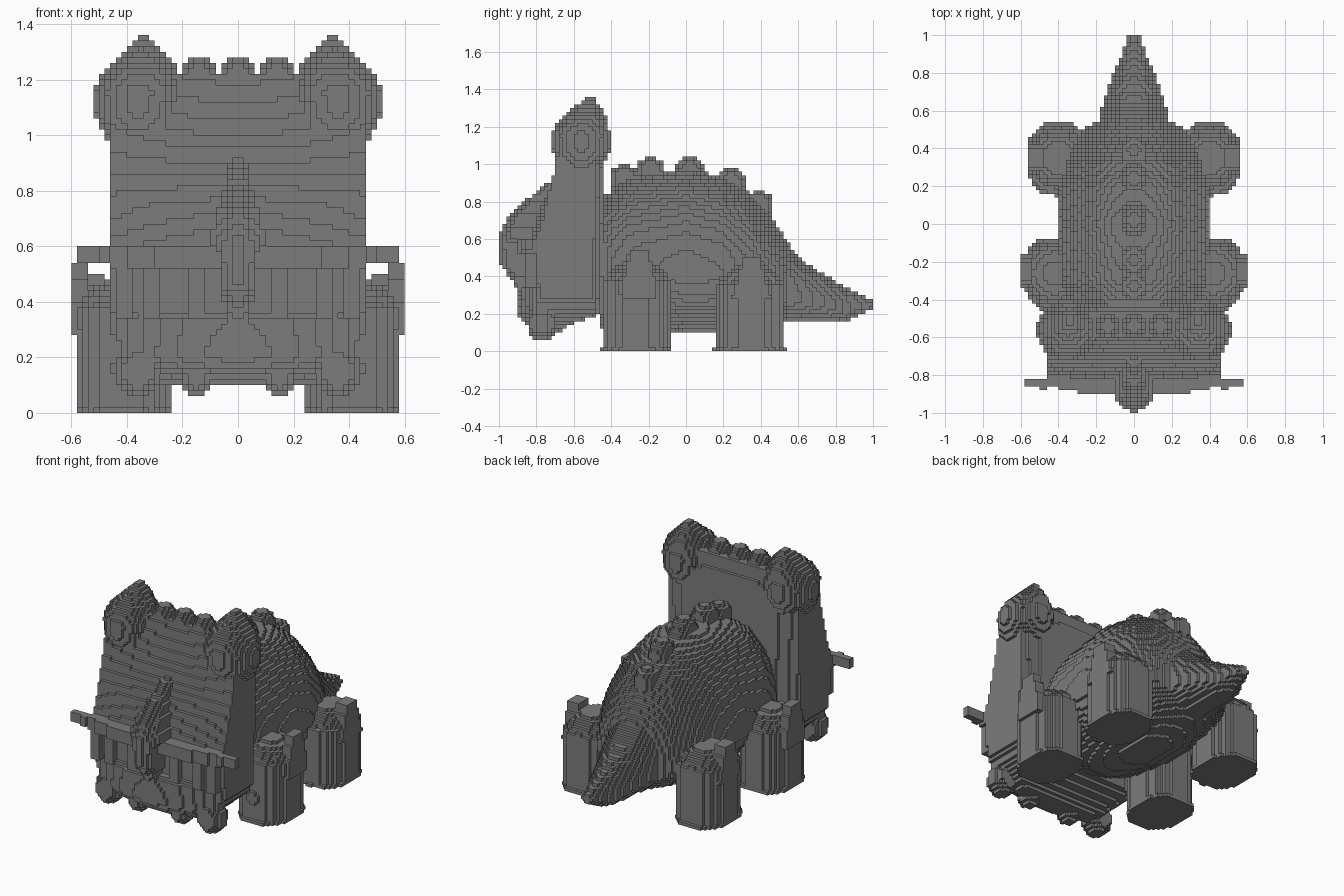
import bpy

cube = bpy.data.objects.get("Cube")
if cube:
    bpy.data.objects.remove(cube)

V = 0.02          # block size
cells = {}        # block position -> part name

stone = bpy.data.materials.new("stone_grey")
stone.use_nodes = True
grey = (0.2, 0.2, 0.2, 1)
stone.diffuse_color = grey
stone.node_tree.nodes["Principled BSDF"].inputs["Base Color"].default_value = grey


def curve(*points):
    """Piecewise linear profile through (input, output) points."""
    def at(t):
        if t <= points[0][0]:
            return points[0][1]
        for (a, fa), (b, fb) in zip(points, points[1:]):
            if t <= b:
                return fa + (fb - fa) * (t - a) / (b - a)
        return points[-1][1]
    return at


def fill(name, low, high, inside=lambda x, y, z: True):
    """Claim every free block in a box whose centre passes the test."""
    spans = [range(round(a / V), round(b / V)) for a, b in zip(low, high)]
    for i in spans[0]:
        for j in spans[1]:
            for k in spans[2]:
                if (i, j, k) not in cells and inside((i + .5) * V, (j + .5) * V, (k + .5) * V):
                    cells[i, j, k] = name


def pair(name, low, high, inside=lambda x, y, z: True):
    """Mirrored parts; the test sees positive x on both sides."""
    fill("left_" + name, low, high, inside)
    fill("right_" + name, (-high[0], low[1], low[2]), (-low[0], high[1], high[2]),
         lambda x, y, z: inside(-x, y, z))


def ball(cx, cy, cz, rx, ry, rz):
    """Ellipsoid: its bounding box and test."""
    def inside(x, y, z):
        return ((x - cx) / rx) ** 2 + ((y - cy) / ry) ** 2 + ((z - cz) / rz) ** 2 <= 1
    return (cx - rx, cy - ry, cz - rz), (cx + rx, cy + ry, cz + rz), inside


# Domed body running into a tapered tail
width = curve((-.48, .29), (-.4, .35), (-.3, .38), (0, .4), (.2, .39), (.36, .35), (.5, .27),
              (.55, .19), (.7, .145), (.8, .11), (.9, .06), (1, .03))
belly = curve((-.48, .22), (-.3, .14), (0, .1), (.24, .1), (.4, .13), (.55, .16), (.85, .16), (1, .23))
back = curve((-.48, .84), (-.3, .93), (0, .98), (.2, .93), (.34, .85), (.46, .71),
             (.56, .56), (.66, .46), (.82, .36), (1, .27))


def in_body(x, y, z):
    mid = belly(y) + (back(y) - belly(y)) * .37
    half = back(y) - mid if z > mid else mid - belly(y)
    return (abs(x) / width(y)) ** 2 + (abs(z - mid) / half) ** 2 <= 1


fill("body_and_tail", (-.42, -.46, .1), (.42, 1, .84), in_body)
fill("body_and_tail", (-.42, -.4, .84), (.42, 1, 1), in_body)

# Low knobs along the spine
for n, (y, z) in enumerate([(-.33, .92), (-.19, .96), (.02, .96), (.24, .9), (.39, .78)]):
    fill(f"spine_knob_{n + 1}", *ball(0, y, z, .07, .08, .08))

# Thick head and neck shield in one sloping slab
face = curve((.1, -.78), (.16, -.87), (.2, -.9), (.34, -.89), (.36, -.83), (.6, -.83),
             (.75, -.78), (.9, -.71), (1.05, -.65), (1.22, -.6))
nape = curve((.1, -.68), (.15, -.6), (.2, -.44), (1, -.43), (1.22, -.46))
bend = curve((.1, .13), (.34, .11), (.37, .03), (.7, .03), (.9, -.01), (1.05, -.04))
head_width = curve((.1, .27), (.16, .36), (.28, .45), (.32, .46))


def in_head(x, y, z):
    side = (x / .46) ** 2
    return (abs(x) < head_width(z) and
            face(z) + bend(z) * side < y < nape(z) - .06 * side ** 2)


fill("head_shield", (-.46, -.92, .1), (.46, -.4, 1.22), in_head)

# Ridge horn on the snout
ridge = curve((.3, -.89), (.4, -.95), (.46, -1), (.62, -1.01), (.7, -.97), (.8, -.87), (.88, -.77), (.95, -.69))
ridge_width = curve((.3, .02), (.4, .05), (.56, .06), (.62, .1), (.7, .08), (.8, .05), (.95, .02))
fill("snout_horn", (-.1, -1, .3), (.1, -.66, .94),
     lambda x, y, z: abs(x) < ridge_width(z) and y > ridge(z) + .7 * abs(x))

# Brow bar with thin tips
fill("brow_bar", (-.46, -.9, .52), (.46, -.78, .6),
     lambda x, y, z: y > -.9 + .05 * (x / .46) ** 4)
pair("brow_tip", (.46, -.88, .54), (.58, -.82, .6),
     lambda x, y, z: y > -.88 + (x - .46) * .2)

# Face pillars between brow and muzzle
for n, x in enumerate([.12, .28, .38]):
    pair(f"face_pillar_{n + 1}", (x, -.86, .34), (x + .06, -.8, .54))

# Peaked corner bosses flowing down into the shield, and knobs along the rim
boss = curve((.84, .04), (1, .12), (1.06, .15), (1.16, .16), (1.24, .13), (1.36, .02))
boss_x = curve((.84, .36), (1.1, .36), (1.36, .34))
boss_y = curve((.84, -.58), (1, -.56), (1.2, -.56), (1.36, -.51))
pair("shield_boss", (.18, -.72, .84), (.52, -.38, 1.36),
     lambda x, y, z: (x - boss_x(z)) ** 2 + (y - boss_y(z)) ** 2 < boss(z) ** 2)
for x, place in ((-.14, "right"), (0, "middle"), (.14, "left")):
    fill("rim_knob_" + place, *ball(x, -.54, 1.22, .06, .07, .06))

# Teeth under the chin
pair("inner_tooth", *ball(.15, -.77, .12, .06, .07, .06))
pair("outer_tooth", *ball(.36, -.77, .15, .08, .08, .1))


# Rounded legs with a wider sole
def leg(cx, cy, rx, ry):
    def inside(x, y, z):
        grow = 1.06 if z < .03 else 1
        u, v = abs(x - cx) / rx / grow, abs(y - cy) / ry / grow
        return u ** 2.5 + v ** 2.5 <= 1
    return inside


# Outer plate that narrows towards its top
def plate(cy, top):
    return lambda x, y, z: abs(y - cy) < .04 + (top - z) * .3


pair("front_leg", (.24, -.46, 0), (.58, -.08, .38), leg(.42, -.265, .155, .185))
pair("front_toe", *ball(.42, -.4, .16, .08, .06, .06))
pair("front_shoulder", *ball(.42, -.26, .34, .18, .18, .14))
pair("front_plate", (.54, -.34, .28), (.6, -.16, .54), plate(-.25, .54))
pair("hind_leg", (.24, .14, 0), (.56, .54, .36), leg(.4, .345, .155, .185))
pair("hind_hip", *ball(.4, .35, .33, .16, .17, .14))
pair("hind_plate", (.48, .24, .28), (.56, .46, .5), plate(.35, .5))

# Turn each part's exposed block sides into a mesh
sides = []
for axis in range(3):
    for step in (0, 1):
        corners = []
        for a, b in ((0, 0), (1, 0), (1, 1), (0, 1)):
            c = [0, 0, 0]
            c[axis], c[(axis + 1) % 3], c[(axis + 2) % 3] = step, a, b
            corners.append(tuple(c))
        normal = [0, 0, 0]
        normal[axis] = 2 * step - 1
        sides.append((normal, corners if step else corners[::-1]))

parts = {}
for cell, name in cells.items():
    parts.setdefault(name, []).append(cell)

for name, blocks in parts.items():
    index, faces = {}, []
    for i, j, k in blocks:
        for (a, b, c), corners in sides:
            if (i + a, j + b, k + c) not in cells:
                faces.append([index.setdefault((i + p, j + q, k + r), len(index))
                              for p, q, r in corners])
    if faces:
        mesh = bpy.data.meshes.new(name)
        mesh.from_pydata([(p * V, q * V, r * V) for p, q, r in index], [], faces)
        mesh.materials.append(stone)
        bpy.context.scene.collection.objects.link(bpy.data.objects.new(name, mesh))
